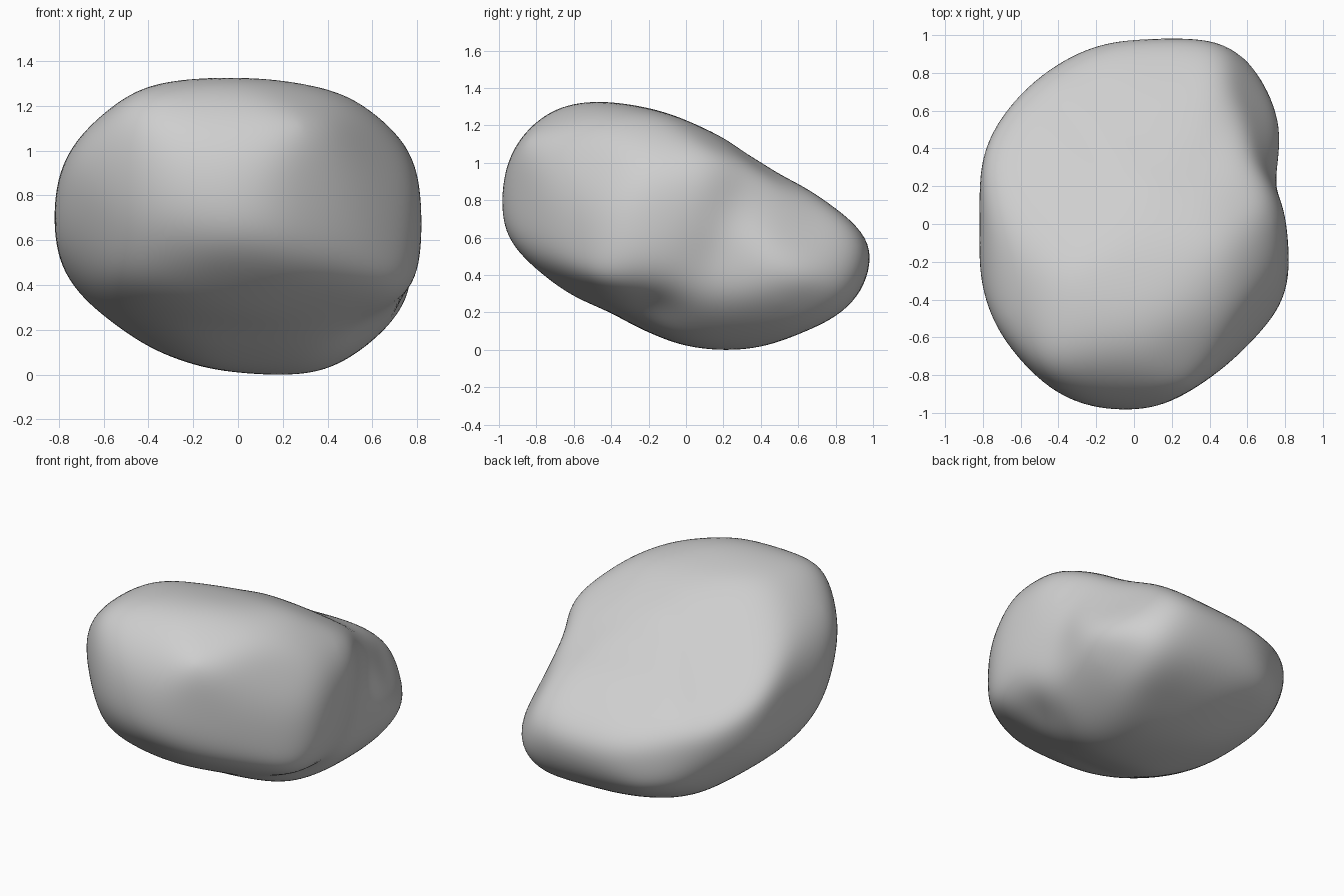
import bpy
import bmesh
from math import atan2, cos, exp, floor, radians, sin, tau
from mathutils import Vector

if "Cube" in bpy.data.objects:
    bpy.data.objects.remove(bpy.data.objects["Cube"], do_unlink=True)

SHARPNESS = 30
GAIN = 1.018  # makes up for the blending and smoothing

# Carving profiles: facing azimuth, facing elevation, then sixteen radii
# (in hundredths) counter-clockwise around the middle of the boulder.
PROFILES = [
    (-90, 0, (82, 82, 77, 69, 67, 70, 78, 82, 83, 78, 70, 65, 66, 73, 78, 83)),
    (0, 0, (95, 61, 50, 50, 55, 68, 90, 100, 99, 80, 63, 60, 64, 72, 82, 98)),
    (-90, 90, (81, 84, 106, 107, 99, 93, 91, 87, 83, 88, 95, 99, 99, 91, 88, 87)),
    (-45, 30, (110, 74, 56, 50, 49, 58, 79, 96, 97, 86, 74, 65, 65, 73, 83, 97)),
    (135, 30, (89, 104, 107, 88, 81, 80, 80, 76, 86, 113, 95, 81, 75, 71, 74, 80)),
    (45, -30, (93, 78, 65, 57, 55, 66, 83, 85, 89, 87, 75, 66, 63, 66, 75, 85)),
]

# Soft hollows along the valley on one side: direction, depth, spread
HOLLOWS = [
    (Vector((0.72, 0.24, 0.05)).normalized(), 0.04, 0.22),
    (Vector((0.75, 0.14, -0.22)).normalized(), 0.05, 0.24),
    (Vector((0.62, -0.18, -0.42)).normalized(), 0.06, 0.24),
]


def facing_axes(azimuth, elevation):
    """Sideways and upward axes of a carving profile."""
    a, e = radians(azimuth), radians(elevation)
    side = Vector((-sin(a), cos(a), 0))
    up = Vector((-cos(a) * sin(e), -sin(a) * sin(e), cos(e)))
    return side, up


def profile_radius(radii, angle):
    """Smooth closed curve through the radii."""
    count = len(radii)
    place = (angle % tau) / tau * count
    i = floor(place)
    t = place - i
    a, b, c, d = (radii[(i + k) % count] / 100 for k in (-1, 0, 1, 2))
    return b + 0.5 * t * (c - a + t * (2 * a - 5 * b + 4 * c - d
                                       + t * (3 * (b - c) + d - a)))


CARVERS = [(*facing_axes(az, el), radii) for az, el, radii in PROFILES]


def boulder_radius(direction):
    """Softly blended intersection of every profile, less the hollows."""
    total = 0
    for side, up, radii in CARVERS:
        u, v = direction.dot(side), direction.dot(up)
        reach = profile_radius(radii, atan2(v, u)) / max((u * u + v * v) ** 0.5, 0.001)
        total += reach ** -SHARPNESS
    radius = GAIN * total ** (-1 / SHARPNESS)
    for centre, depth, spread in HOLLOWS:
        radius -= depth * exp(-((direction - centre).length / spread) ** 2)
    return radius


# Boulder body
bm = bmesh.new()
bmesh.ops.create_icosphere(bm, subdivisions=6, radius=1)
for vert in bm.verts:
    direction = vert.co.normalized()
    vert.co = direction * boulder_radius(direction)
for _ in range(12):
    bmesh.ops.smooth_vert(bm, verts=bm.verts, factor=0.5,
                          use_axis_x=True, use_axis_y=True, use_axis_z=True)
for face in bm.faces:
    face.smooth = True

# Centre it and rest it on the ground
low = Vector([min(v.co[k] for v in bm.verts) for k in range(3)])
high = Vector([max(v.co[k] for v in bm.verts) for k in range(3)])
middle = (low + high) / 2
bmesh.ops.translate(bm, verts=bm.verts, vec=(-middle.x, -middle.y, -low.z))

mesh = bpy.data.meshes.new("boulder")
bm.to_mesh(mesh)
bm.free()
boulder = bpy.data.objects.new("boulder", mesh)
bpy.context.collection.objects.link(boulder)

# Plain grey stone
stone = bpy.data.materials.new("grey_stone")
stone.use_nodes = True
grey = (0.62, 0.62, 0.62, 1)
stone.diffuse_color = grey
stone.node_tree.nodes["Principled BSDF"].inputs["Base Color"].default_value = grey
mesh.materials.append(stone)
